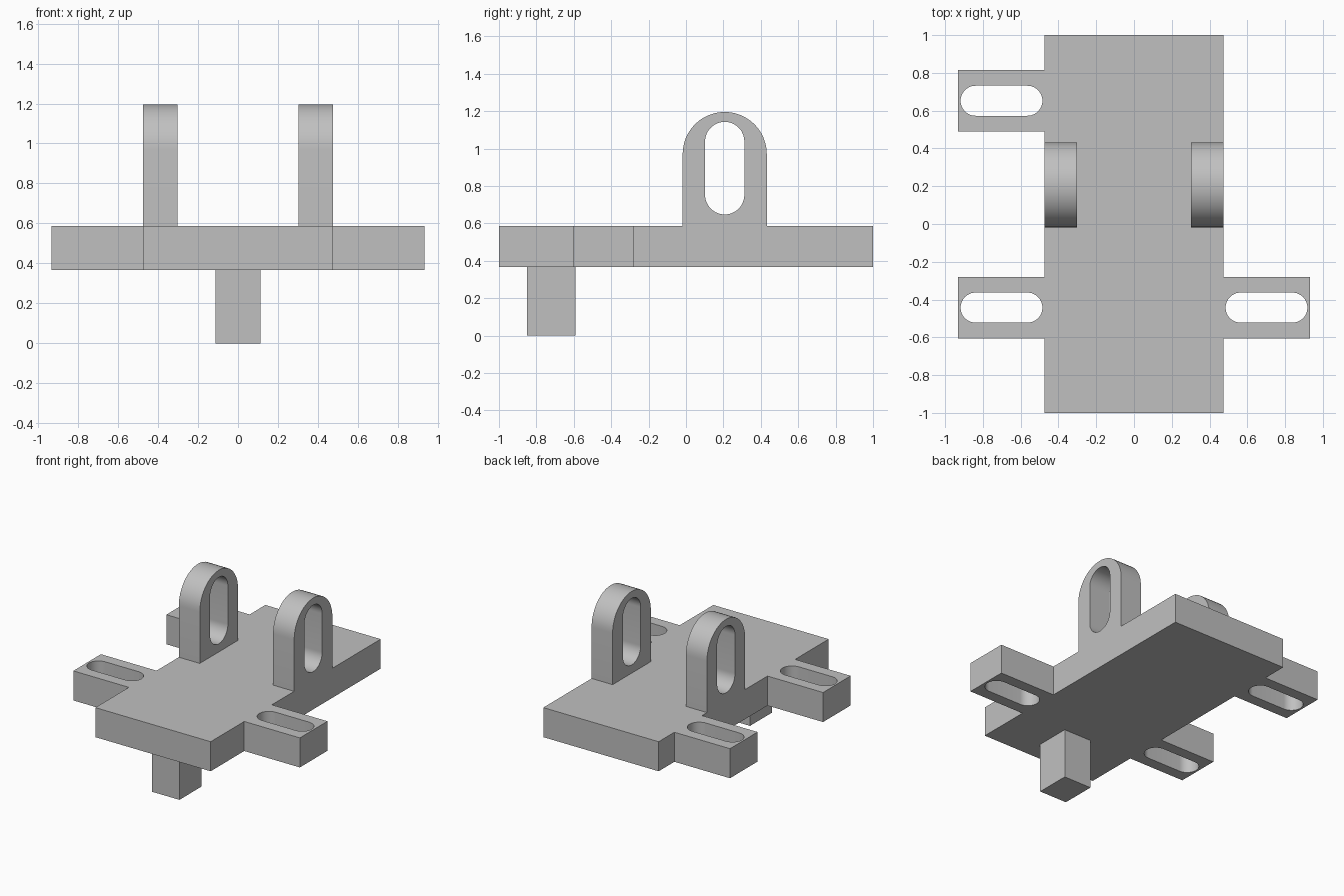
import bpy, bmesh
from math import pi, sin, cos, radians
from mathutils import Matrix, Vector

cube = bpy.data.objects.get("Cube")
if cube:
    bpy.data.objects.remove(cube, do_unlink=True)

grey = bpy.data.materials.new("plain grey")
grey.use_nodes = True
grey.diffuse_color = (0.53, 0.53, 0.53, 1)
grey.node_tree.nodes["Principled BSDF"].inputs["Base Color"].default_value = grey.diffuse_color

PLATE_BOTTOM, PLATE_TOP = 0.367, 0.587
HALF_WIDTH, TAB_REACH = 0.475, 0.933


def arc(cx, cy, r, start, steps=24):
    """Half circle, counter-clockwise from the start angle."""
    return [(cx + r * cos(start + pi * i / steps), cy + r * sin(start + pi * i / steps))
            for i in range(steps + 1)]


def slot(a0, a1, b0, b1):
    """Rounded slot filling a rectangle, long in either direction."""
    if a1 - a0 > b1 - b0:
        r, mid = (b1 - b0) / 2, (b0 + b1) / 2
        return arc(a1 - r, mid, r, -pi / 2) + arc(a0 + r, mid, r, pi / 2)
    r, mid = (a1 - a0) / 2, (a0 + a1) / 2
    return arc(mid, b1 - r, r, 0) + arc(mid, b0 + r, r, pi)


def extruded(name, loops, depth, matrix):
    """Solid from an outline followed by any hole loops."""
    bm = bmesh.new()
    for loop in loops:
        verts = [bm.verts.new((a, b, 0)) for a, b in loop]
        for i, v in enumerate(verts):
            bm.edges.new((verts[i - 1], v))
    bmesh.ops.triangle_fill(bm, edges=bm.edges[:], use_beauty=True)
    top = bmesh.ops.extrude_face_region(bm, geom=bm.faces[:], use_keep_orig=True)
    moved = [g for g in top["geom"] if isinstance(g, bmesh.types.BMVert)]
    bmesh.ops.translate(bm, verts=moved, vec=(0, 0, depth))
    bmesh.ops.recalc_face_normals(bm, faces=bm.faces[:])
    bm.transform(matrix)
    mesh = bpy.data.meshes.new(name)
    bm.to_mesh(mesh)
    bm.free()
    mesh.materials.append(grey)
    obj = bpy.data.objects.new(name, mesh)
    bpy.context.collection.objects.link(obj)
    bpy.ops.object.select_all(action='DESELECT')
    obj.select_set(True)
    bpy.context.view_layer.objects.active = obj
    bpy.ops.object.shade_smooth_by_angle(angle=radians(30))


# Base plate with three slotted side tabs: (side, front edge, back edge)
tabs = [(1, -0.605, -0.28), (-1, 0.49, 0.815), (-1, -0.605, -0.28)]
outline = [(-HALF_WIDTH, -1), (HALF_WIDTH, -1)]
holes = []
for side, y0, y1 in tabs:
    near, far = side * HALF_WIDTH, side * TAB_REACH
    first, last = (y0, y1) if side > 0 else (y1, y0)
    outline += [(near, first), (far, first), (far, last), (near, last)]
    if side > 0:
        outline += [(HALF_WIDTH, 1), (-HALF_WIDTH, 1)]
    x0, x1 = sorted((side * 0.485, side * 0.918))
    holes.append(slot(x0, x1, y0 + 0.083, y1 - 0.083))
extruded("base_plate", [outline] + holes, PLATE_TOP - PLATE_BOTTOM,
         Matrix.Translation((0, 0, PLATE_BOTTOM)))

# Arched lugs, drawn in the y-z plane and extruded along x
arch = [(-0.018, PLATE_TOP), (0.432, PLATE_TOP)] + arc(0.207, 0.971, 0.225, 0)
eye = slot(0.102, 0.312, 0.648, 1.143)
yz_to_xyz = Matrix(((0, 0, 1, 0), (1, 0, 0, 0), (0, 1, 0, 0), (0, 0, 0, 1)))
for name, x in (("left_lug", 0.302), ("right_lug", -HALF_WIDTH)):
    extruded(name, [arch, eye], HALF_WIDTH - 0.302,
             Matrix.Translation((x, 0, 0)) @ yz_to_xyz)

# Square peg under the front
peg = [(-0.113, -0.85), (0.113, -0.85), (0.113, -0.592), (-0.113, -0.592)]
extruded("peg", [peg], PLATE_BOTTOM, Matrix.Identity(4))
